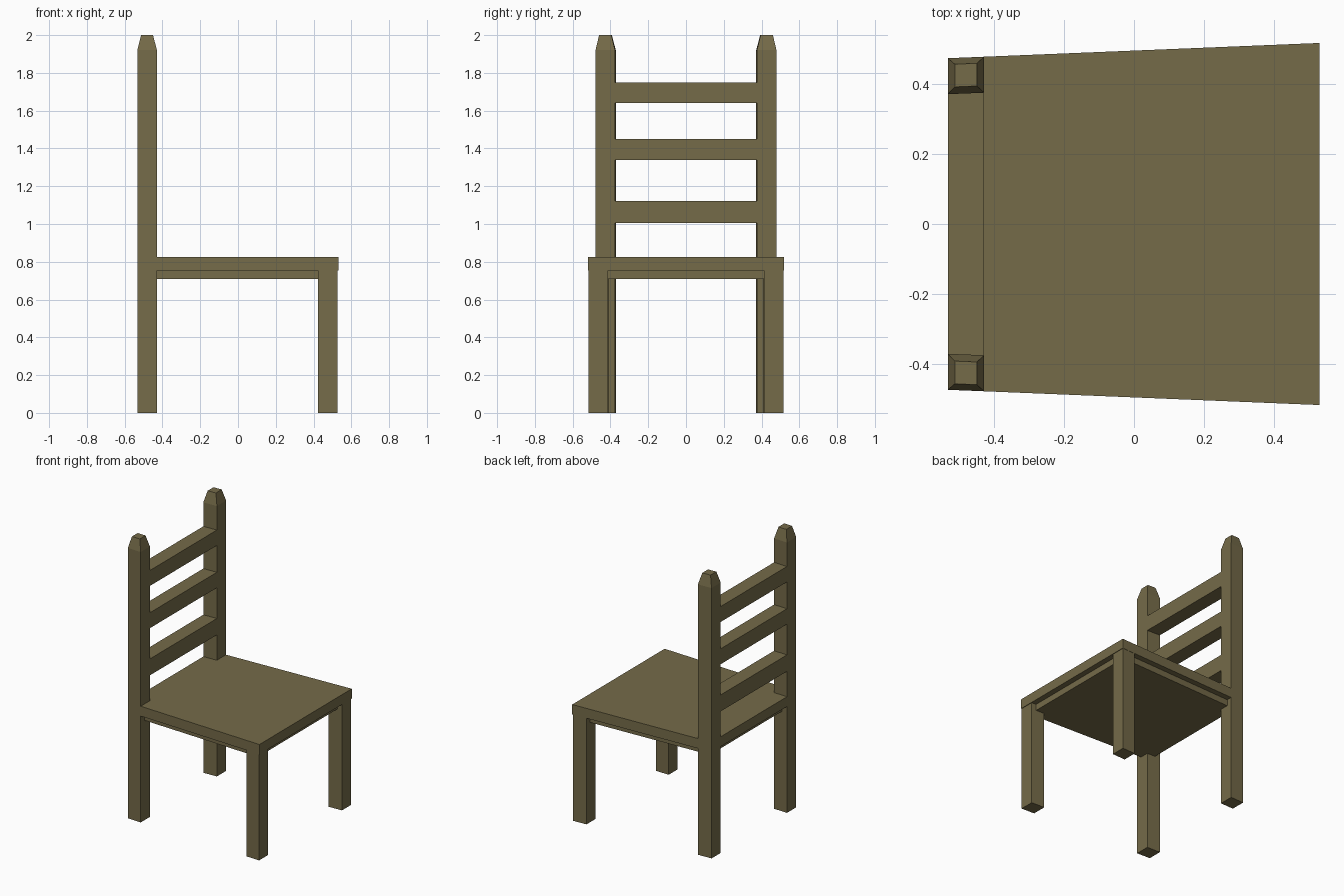
import bpy

if "Cube" in bpy.data.objects:
    bpy.data.objects.remove(bpy.data.objects["Cube"])

# single wood colour
wood = bpy.data.materials.new("olive brown wood")
wood.diffuse_color = (0.178, 0.147, 0.066, 1.0)
wood.use_nodes = True
wood.node_tree.nodes["Principled BSDF"].inputs["Base Color"].default_value = wood.diffuse_color


def half_width(x):
    """Half the seat width at x: the seat widens towards +x."""
    return 0.4965 + 0.041 * x


def loft(name, rings):
    """Closed solid through a stack of four-cornered rings (counter-clockwise, bottom up)."""
    verts = [v for ring in rings for v in ring]
    faces = [(3, 2, 1, 0)]
    for r in range(len(rings) - 1):
        a, b = 4 * r, 4 * r + 4
        for i in range(4):
            j = (i + 1) % 4
            faces.append((a + i, a + j, b + j, b + i))
    t = 4 * (len(rings) - 1)
    faces.append((t, t + 1, t + 2, t + 3))
    mesh = bpy.data.meshes.new(name)
    mesh.from_pydata(verts, [], faces)
    mesh.materials.append(wood)
    obj = bpy.data.objects.new(name, mesh)
    bpy.context.collection.objects.link(obj)
    return obj


def ring(x0, x1, in0, in1, z, side=0):
    """Skewed ring that follows the seat edge.
    side 0: spans both sides, inset by in0; side +-1: from inset in0 to inset in1."""
    w0, w1 = half_width(x0), half_width(x1)
    if side == 0:
        return [(x0, -w0 + in0, z), (x1, -w1 + in0, z), (x1, w1 - in0, z), (x0, w0 - in0, z)]
    pts = [(x0, w0 - in1, z), (x1, w1 - in1, z), (x1, w1 - in0, z), (x0, w0 - in0, z)]
    if side < 0:
        pts = [(x, -y, z) for x, y, z in reversed(pts)]
    return pts


BACK, POST, LEG, FRONT = -0.533, -0.429, 0.424, 0.531

# seat and the inset block below it
loft("seat", [ring(BACK, FRONT, 0, 0, z) for z in (0.755, 0.825)])
loft("seat_apron", [ring(BACK + 0.04, FRONT - 0.04, 0.04, 0, z) for z in (0.71, 0.756)])

for side, label in ((1, "left"), (-1, "right")):
    # back post with tapered tip
    loft("back_post_" + label, [
        ring(BACK, POST, 0, 0.103, 0, side),
        ring(BACK, POST, 0, 0.103, 1.92, side),
        ring(BACK + 0.02, POST - 0.021, 0.018, 0.083, 2.0, side)])
    # front leg
    loft("front_leg_" + label, [ring(LEG, FRONT - 0.004, 0.002, 0.104, z, side) for z in (0, 0.756)])

# backrest slats between the posts
for i, (z0, z1) in enumerate(((1.005, 1.122), (1.34, 1.45), (1.64, 1.75))):
    loft("back_slat_%d" % (i + 1), [ring(BACK, POST, 0.102, 0, z) for z in (z0, z1)])
